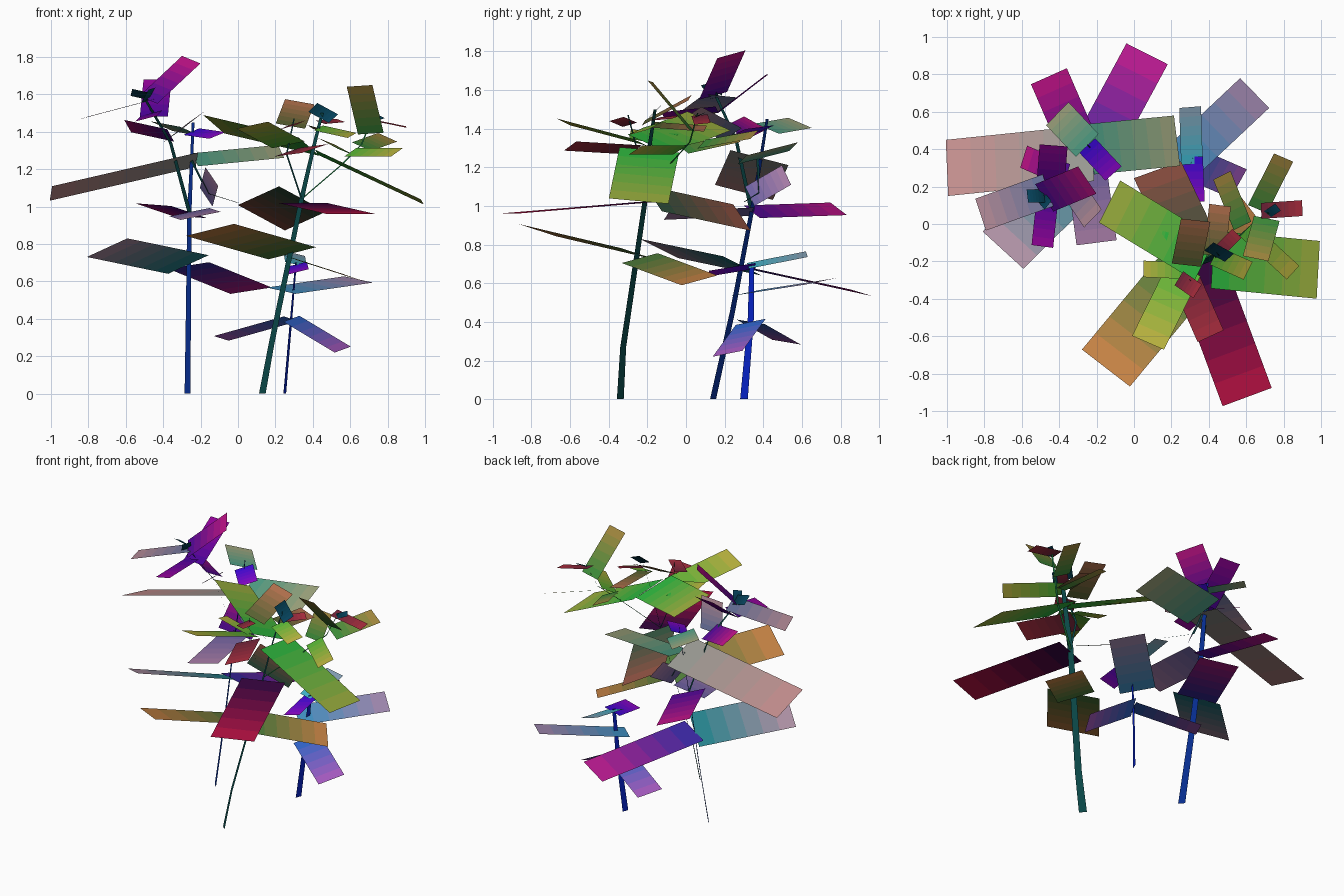
import bpy
from math import sin, cos
from mathutils import Vector

UP = Vector((0, 0, 1))
STRIPS = 6
# colour gradients, base to tip (display RGB)
GRADIENTS = {
    "blue_stem": ((15, 48, 140), (15, 48, 140)), "teal_stem": ((18, 72, 72), (18, 72, 72)),
    "bright_stem": ((15, 40, 200), (15, 40, 200)), "green_stem": ((30, 110, 60), (30, 110, 60)),
    "teal_pink": ((30, 130, 140), (185, 145, 165)), "blue_magenta": ((50, 45, 165), (195, 30, 140)),
    "violet_magenta": ((75, 15, 150), (195, 25, 130)), "violet": ((55, 15, 220), (145, 15, 200)),
    "deep_violet": ((70, 5, 150), (150, 10, 150)), "mauve": ((105, 95, 160), (170, 125, 165)),
    "grey_pink": ((150, 155, 148), (200, 142, 142)), "sage": ((75, 160, 135), (165, 165, 125)),
    "slate_pink": ((100, 115, 160), (185, 140, 150)), "sky_violet": ((40, 100, 200), (175, 90, 190)),
    "sky_lavender": ((60, 150, 205), (175, 140, 180)), "aqua": ((60, 185, 210), (140, 160, 180)),
    "green_brown": ((70, 125, 60), (210, 132, 72)), "dark_brown": ((45, 85, 65), (150, 82, 68)),
    "wine": ((45, 10, 65), (195, 25, 70)), "green": ((40, 185, 65), (165, 175, 65)),
    "olive": ((80, 180, 55), (190, 175, 65)), "red": ((110, 40, 60), (175, 50, 65)),
    "brown": ((80, 95, 50), (180, 110, 78)), "moss": ((55, 140, 60), (170, 135, 65)),
    "dark_teal": ((5, 50, 65), (15, 70, 95))}


def material(grad, t):
    """Material for one step of a gradient."""
    name = f"{grad}_{round(t * 100)}"
    mat = bpy.data.materials.get(name)
    if not mat:
        mat = bpy.data.materials.new(name)
        a, b = GRADIENTS[grad]
        mat.diffuse_color = (*[((x + (y - x) * t) / 255) ** 2.2 for x, y in zip(a, b)], 1)
    return mat


def strip(name, pairs, grad):
    """Strip of quads between successive edge pairs, coloured along its length."""
    n = len(pairs) - 1
    me = bpy.data.meshes.new(name)
    me.from_pydata([v for p in pairs for v in p], [],
                   [(2*i, 2*i+1, 2*i+3, 2*i+2) for i in range(n)])
    for i, f in enumerate(me.polygons):
        me.materials.append(material(grad, (i + .5) / n))
        f.material_index = i
    ob = bpy.data.objects.new(name, me)
    bpy.context.collection.objects.link(ob)


def ribbon(name, path, side, w0, w1, grad):
    """Flat stem: a tapering strip along a path."""
    side = Vector(side).normalized()
    n = len(path) - 1
    pairs = []
    for i, p in enumerate(path):
        h = side * (w0 + (w1 - w0) * i / n) / 2
        pairs.append((Vector(p) - h, Vector(p) + h))
    strip(name, pairs, grad)


def leaf(name, base, tip, width, roll, grad):
    """Rectangular leaf card from base to tip; positive roll lifts its right edge."""
    base, tip = Vector(base), Vector(tip)
    d = (tip - base).normalized()
    right = d.cross(UP).normalized()
    s = (right * cos(roll) + right.cross(d) * sin(roll)) * width / 2
    mids = [base.lerp(tip, i / STRIPS) for i in range(STRIPS + 1)]
    strip(name, [(m - s, m + s) for m in mids], grad)


def leaves(prefix, rows):
    for i, row in enumerate(rows, 1):
        leaf(f"{prefix}_leaf_{i}", *row)


# stems and side branches
DIAG = (1, -1, 0)
ribbon("left_stem", [(-.27, .14, 0), (-.265, .24, .45), (-.26, .34, .97), (-.25, .38, 1.2),
                     (-.24, .42, 1.45)], DIAG, .044, .02, "blue_stem")
ribbon("left_branch", [(-.26, .34, .97), (-.36, .26, 1.34), (-.5, .15, 1.58)], DIAG, .03, .02, "teal_stem")
ribbon("left_twig", [(-.25, .37, 1.25), (-.16, .38, 1.07), (0, .3, 1.02)], DIAG, .02, .01, "teal_stem")
ribbon("right_stem", [(.13, -.34, 0), (.18, -.325, .27), (.34, -.21, 1.04), (.4, -.19, 1.3),
                      (.45, -.16, 1.5)], DIAG, .05, .022, "teal_stem")
ribbon("right_inner_branch", [(.34, -.21, 1.04), (.26, -.25, 1.28), (.3, -.3, 1.47)],
       DIAG, .014, .01, "teal_stem")
ribbon("right_outer_branch", [(.34, -.21, 1.04), (.55, -.08, 1.22), (.66, .02, 1.33), (.72, .06, 1.48)],
       DIAG, .014, .01, "green_stem")
ribbon("small_stem", [(.25, .3, 0), (.285, .335, .41), (.31, .34, .7)], (.35, .94, 0), .042, .025,
       "bright_stem")

# small plant
leaves("small_plant", [
    ((.285, .335, .40), (-.09, .52, .295), .17, -.15, "sky_violet"),
    ((.285, .335, .40), (.56, .215, .235), .18, -.2, "sky_violet"),
    ((.23, .31, .55), (.645, .70, .61), .225, -.15, "sky_lavender"),
    ((.31, .32, .69), (.30, .625, .75), .12, -.25, "aqua"),
    ((.31, .36, .69), (.32, .12, .65), .12, -.25, "violet")])

# left plant, main stem
leaves("left_plant", [
    ((-.265, .29, .69), (-.70, -.14, .78), .31, -.33, "teal_pink"),
    ((-.265, .29, .685), (.07, .91, .55), .25, .14, "blue_magenta"),
    ((-.26, .34, .97), (-.455, .79, .985), .22, -.3, "violet_magenta"),
    ((-.26, .34, .97), (-.20, -.10, .95), .22, -.2, "mauve"),
    ((-.22, .38, 1.25), (-1.0, .30, 1.07), .31, -.26, "grey_pink"),
    ((-.23, .40, 1.25), (.23, .445, 1.295), .28, -.25, "sage"),
    ((-.25, .42, 1.40), (-.41, .59, 1.43), .18, -.3, "sage"),
    ((-.25, .42, 1.40), (-.11, .27, 1.38), .12, -.3, "violet"),
    ((-.17, .33, 1.05), (-.14, .52, 1.16), .13, -1.1, "mauve")])

# left plant, side branch
leaves("left_branch", [
    ((-.36, .26, 1.38), (-.59, .36, 1.43), .14, -.5, "violet_magenta"),
    ((-.36, .24, 1.37), (-.22, .03, 1.48), .15, -.5, "slate_pink"),
    ((-.48, .14, 1.57), (-.25, .235, 1.785), .18, -.3, "violet_magenta"),
    ((-.45, .16, 1.48), (-.43, .42, 1.68), .15, 0, "deep_violet"),
    ((-.46, .16, 1.50), (-.49, -.12, 1.47), .12, -.25, "deep_violet"),
    ((-.46, .18, 1.57), (-.82, .05, 1.475), .18, -.1, "slate_pink"),
    ((-.48, .15, 1.59), (-.57, .15, 1.61), .08, -.5, "dark_teal"),
    ((-.50, .15, 1.56), (-.46, .10, 1.63), .06, -.3, "dark_teal")])

# right plant, main stem
leaves("right_plant", [
    ((.29, -.24, .75), (-.15, -.77, .875), .33, -.2, "green_brown"),
    ((.27, -.24, .73), (.63, .07, .615), .24, -.22, "green_brown"),
    ((.345, -.17, 1.04), (.125, .29, .94), .30, -.48, "dark_brown"),
    ((.34, -.21, 1.02), (.605, -.925, .96), .28, .0, "wine"),
    ((.42, -.19, 1.29), (.985, -.245, 1.025), .31, .1, "green"),
    ((.38, -.19, 1.32), (-.13, .12, 1.44), .27, -.38, "green"),
    ((.43, -.17, 1.42), (.61, -.25, 1.38), .11, -.25, "olive"),
    ((.43, -.17, 1.42), (.46, .10, 1.40), .12, -.25, "brown"),
    ((.40, -.12, 1.53), (.51, -.18, 1.47), .08, -.7, "dark_teal"),
    ((.44, -.16, 1.45), (.55, -.05, 1.46), .07, -.25, "red")])

# right plant, inner branch
leaves("inner_branch", [
    ((.27, -.24, 1.33), (.075, -.635, 1.435), .19, -.2, "olive"),
    ((.26, -.26, 1.29), (.41, -.60, 1.31), .16, -.3, "red"),
    ((.28, -.22, 1.43), (.33, .02, 1.56), .16, -.2, "brown"),
    ((.24, -.29, 1.42), (.34, -.36, 1.45), .09, -.25, "red"),
    ((.28, -.25, 1.34), (.05, -.24, 1.39), .09, -.2, "olive"),
    ((.18, -.07, 1.37), (.08, -.04, 1.39), .05, -.2, "green")])

# right plant, outer branch
leaves("outer_branch", [
    ((.71, .03, 1.39), (.65, -.185, 1.645), .14, -.1, "moss"),
    ((.66, .08, 1.32), (.80, .355, 1.37), .12, -.4, "moss"),
    ((.68, .07, 1.47), (.90, .085, 1.425), .085, -.1, "red"),
    ((.58, -.01, 1.29), (.47, .26, 1.35), .11, -.35, "moss"),
    ((.60, -.03, 1.29), (.85, -.26, 1.29), .11, -.45, "olive"),
    ((.71, .05, 1.46), (.77, .09, 1.48), .05, -.3, "dark_teal")])
